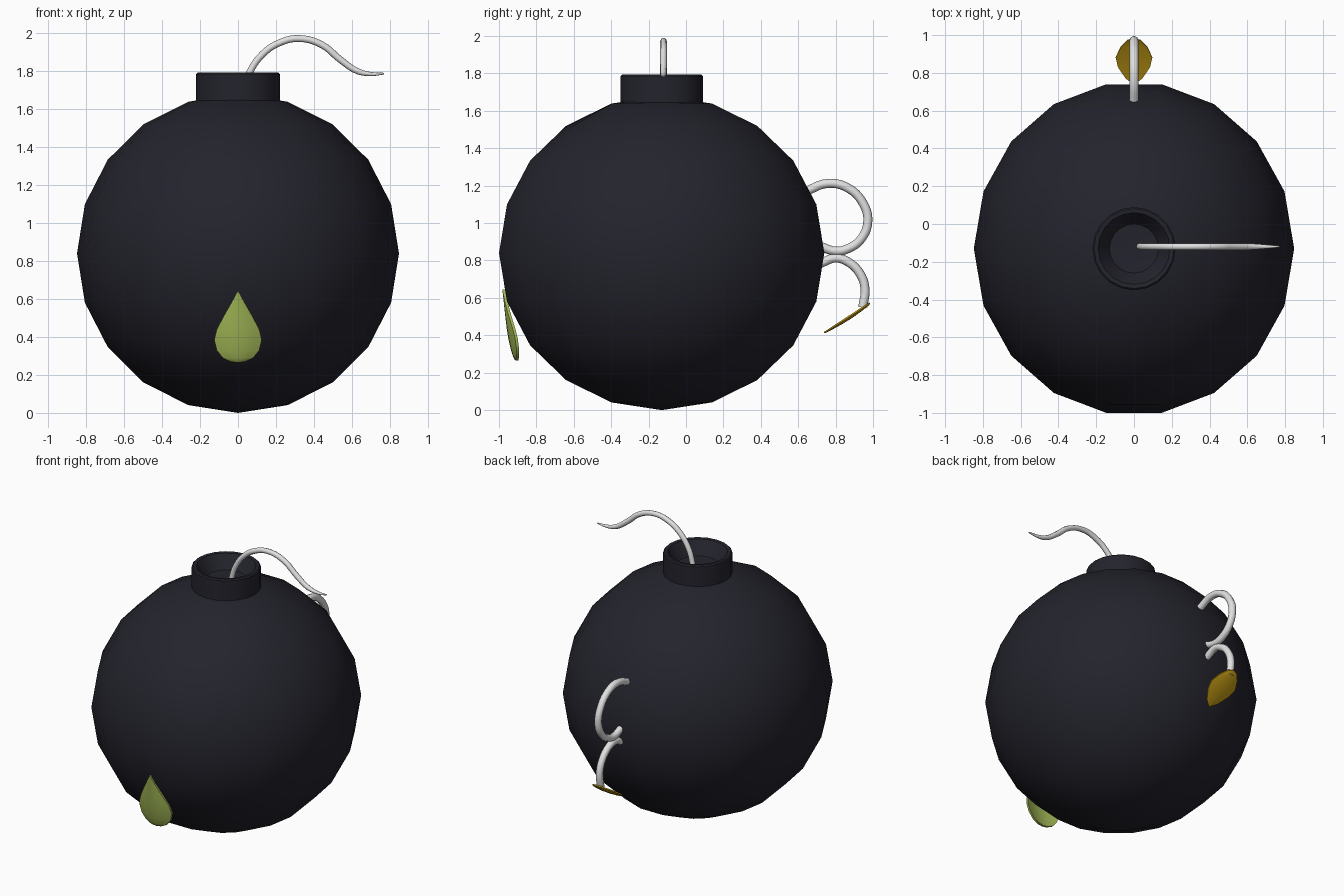
import bpy, bmesh, math
from mathutils import Vector, Matrix

if "Cube" in bpy.data.objects:
    bpy.data.objects.remove(bpy.data.objects["Cube"])

CY = -0.13  # body centre on y


def material(name, rgb):
    m = bpy.data.materials.new(name)
    m.diffuse_color = (*rgb, 1)
    m.use_nodes = True
    m.node_tree.nodes["Principled BSDF"].inputs["Base Color"].default_value = m.diffuse_color
    return m


DARK = material("dark navy", (0.017, 0.017, 0.026))
WHITE = material("off white", (0.75, 0.75, 0.75))
GREEN = material("leaf green", (0.35, 0.46, 0.09))
GOLD = material("gold", (0.60, 0.36, 0.008))


def finish(ob, mat, angle=60):
    ob.data.materials.clear()
    ob.data.materials.append(mat)
    bpy.ops.object.select_all(action='DESELECT')
    ob.select_set(True)
    bpy.context.view_layer.objects.active = ob
    bpy.ops.object.shade_smooth_by_angle(angle=math.radians(angle))


def from_bmesh(name, bm, mat, angle=60):
    bmesh.ops.recalc_face_normals(bm, faces=bm.faces)
    me = bpy.data.meshes.new(name)
    bm.to_mesh(me)
    bm.free()
    ob = bpy.data.objects.new(name, me)
    bpy.context.collection.objects.link(ob)
    finish(ob, mat, angle)
    return ob


def tube(name, pts, radius, mat):
    """Round tube through (point, thickness factor) pairs."""
    cu = bpy.data.curves.new(name, 'CURVE')
    cu.dimensions = '3D'
    cu.bevel_depth = radius
    cu.bevel_resolution = 2
    cu.resolution_u = 5
    cu.use_fill_caps = True
    sp = cu.splines.new('BEZIER')
    sp.bezier_points.add(len(pts) - 1)
    for bp, (p, r) in zip(sp.bezier_points, pts):
        bp.co, bp.radius = p, r
        bp.handle_left_type = bp.handle_right_type = 'AUTO'
    ob = bpy.data.objects.new(name, cu)
    bpy.context.collection.objects.link(ob)
    bpy.ops.object.select_all(action='DESELECT')
    ob.select_set(True)
    bpy.context.view_layer.objects.active = ob
    bpy.ops.object.convert(target='MESH')
    finish(bpy.context.object, mat)


def plate(name, outline, place, bulge, thick, mat):
    """Bulged plate from a half outline (half width, length); place maps u, v, depth to space."""
    bm = bmesh.new()
    rows = []
    for sign in (1, -1):  # front and back skins
        for w, v in outline:
            row = []
            for i in range(7):
                t = i / 3 - 1
                wmax = max(o[0] for o in outline)
                d = bulge * (1 - t * t) * w / wmax
                row.append(bm.verts.new(place(w * t, v, d if sign > 0 else d * 0.5 - thick)))
            rows.append(row)
    n = len(outline)
    for k in (0, n):
        for a, b in zip(rows[k:k + n - 1], rows[k + 1:k + n]):
            for i in range(6):
                bm.faces.new((a[i], a[i + 1], b[i + 1], b[i]))
    for j in range(n - 1):  # rim
        for i in (0, 6):
            bm.faces.new((rows[j][i], rows[j + 1][i], rows[n + j + 1][i], rows[n + j][i]))
    bmesh.ops.remove_doubles(bm, verts=bm.verts, dist=0.0005)
    from_bmesh(name, bm, mat, 50)


# round body, with a shallow dent on the upper front
bm = bmesh.new()
bmesh.ops.create_uvsphere(bm, u_segments=18, v_segments=10, radius=1)
bmesh.ops.rotate(bm, verts=bm.verts, matrix=Matrix.Rotation(math.pi / 2, 3, 'Z'))
for v in bm.verts:
    v.co = Vector((v.co.x * 0.848, v.co.y * 0.883 + CY, v.co.z * 0.84 + 0.84))
    if (v.co - Vector((0.14, -0.62, 1.52))).length < 0.12:
        v.co += Vector((0, 0.01, -0.015))
from_bmesh("body", bm, DARK)

# neck with a funnel-shaped hole
bm = bmesh.new()
prof = [(0.22, 1.55), (0.22, 1.785), (0.212, 1.793), (0.19, 1.79), (0.13, 1.70), (0.0, 1.69)]
vs = [bm.verts.new((r, CY, z)) for r, z in prof]
es = [bm.edges.new(p) for p in zip(vs, vs[1:])]
bmesh.ops.spin(bm, geom=vs + es, cent=(0, CY, 0), axis=(0, 0, 1), angle=math.tau, steps=20)
bmesh.ops.remove_doubles(bm, verts=bm.verts, dist=0.001)
from_bmesh("neck", bm, DARK, 35)

# fuse
fuse = [(0.03, 1.69, 1), (0.06, 1.79, 1), (0.13, 1.89, 1), (0.22, 1.95, 1), (0.32, 1.972, 1),
        (0.44, 1.94, 1), (0.54, 1.86, 1), (0.63, 1.80, 0.9), (0.70, 1.785, 0.6), (0.77, 1.787, 0.25)]
tube("fuse", [((x, -0.12, z), r) for x, z, r in fuse], 0.018, WHITE)

# curled tail in two strands
upper = [(0.64, 1.17), (0.76, 1.212), (0.87, 1.185), (0.95, 1.10), (0.972, 1.01),
         (0.94, 0.92), (0.87, 0.865), (0.80, 0.85), (0.72, 0.875)]
lower = [(0.72, 0.785), (0.80, 0.813), (0.87, 0.79), (0.93, 0.73), (0.957, 0.65), (0.945, 0.55)]
tube("tail_upper", [((0, y, z), 1) for y, z in upper], 0.024, WHITE)
tube("tail_lower", [((0, y, z), 1) for y, z in lower], 0.024, WHITE)

# leaf-shaped tail tip, tilted down toward the body
leaf = [(0.0, 0.0), (0.035, 0.012), (0.07, 0.055), (0.097, 0.12), (0.085, 0.18), (0.045, 0.25), (0.0, 0.292)]
along = Vector((0, -0.245, -0.16)).normalized()
up = Vector((0, -0.16, 0.245)).normalized()
plate("tail_tip", leaf,
      lambda u, v, d: Vector((u, 0.985, 0.57)) + along * v - up * d, 0.012, 0.008, GOLD)

# teardrop plate on the front
drop = [(0.0, 0.645), (0.035, 0.58), (0.075, 0.51), (0.112, 0.44), (0.125, 0.385),
        (0.112, 0.33), (0.08, 0.29), (0.04, 0.27), (0.0, 0.264)]
plate("teardrop", drop,
      lambda u, v, d: Vector((u, -0.982 + (0.645 - v) * 0.19 - d + 1.2 * u * u, v)), 0.018, 0.014, GREEN)
